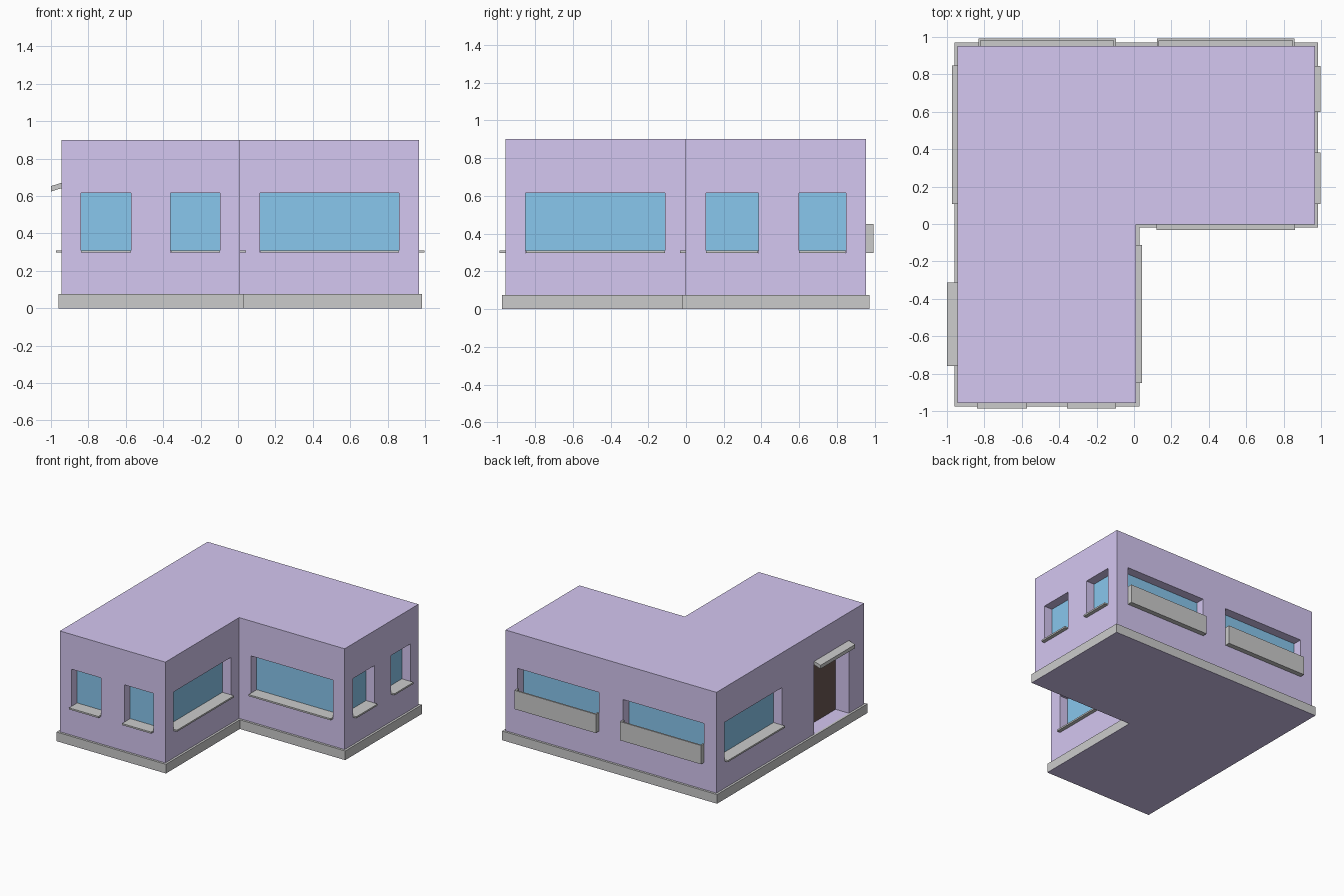
import bpy, bmesh

if "Cube" in bpy.data.objects:
    bpy.data.objects.remove(bpy.data.objects["Cube"])


def material(name, rgb):
    m = bpy.data.materials.new(name)
    m.diffuse_color = (*rgb, 1)
    m.use_nodes = True
    m.node_tree.nodes["Principled BSDF"].inputs["Base Color"].default_value = m.diffuse_color
    return m


WALL = material("lilac_wall", (0.66, 0.57, 0.88))
GLASS = material("blue_glass", (0.25, 0.57, 0.85))
DOOR = material("dark_door", (0.15, 0.10, 0.09))

X0, XI, X1 = -0.943, 0.012, 0.967
Y0, YI, Y1 = -0.957, -0.002, 0.953
# wall planes: axis of the normal, plane position, outward sign
SIDES = {
    "front": (1, Y0, -1), "wing_front": (1, YI, -1), "back": (1, Y1, 1),
    "left": (0, X0, -1), "inner_right": (0, XI, 1), "right": (0, X1, 1),
}


def finish(name, bm, mat=None):
    bmesh.ops.recalc_face_normals(bm, faces=bm.faces)
    me = bpy.data.meshes.new(name)
    bm.to_mesh(me)
    bm.free()
    ob = bpy.data.objects.new(name, me)
    bpy.context.collection.objects.link(ob)
    if mat:
        me.materials.append(mat)
    return ob


def l_points(o):
    return [(X0 - o, Y0 - o), (XI + o, Y0 - o), (XI + o, YI - o),
            (X1 + o, YI - o), (X1 + o, Y1 + o), (X0 - o, Y1 + o)]


def prism(name, pts, z0, z1, mat=None):
    bm = bmesh.new()
    f = bm.faces.new([bm.verts.new((x, y, z0)) for x, y in pts])
    top = bmesh.ops.extrude_face_region(bm, geom=[f])["geom"]
    bmesh.ops.translate(bm, vec=(0, 0, z1 - z0),
                        verts=[v for v in top if isinstance(v, bmesh.types.BMVert)])
    return finish(name, bm, mat)


def add_box(bm, side, a0, a1, z0, z1, d0, d1, drop=0):
    """Box on a wall: a along it, d outward from it; drop lowers the d1 end."""
    axis, plane, sign = SIDES[side]
    for v in bmesh.ops.create_cube(bm, size=1)["verts"]:
        a = a1 if v.co.x > 0 else a0
        out = v.co.y > 0
        d = plane + sign * (d1 if out else d0)
        z = (z1 if v.co.z > 0 else z0) - (drop if out else 0)
        v.co = (d, a, z) if axis == 0 else (a, d, z)


def box(name, mat, *args, **kw):
    bm = bmesh.new()
    add_box(bm, *args, **kw)
    return finish(name, bm, mat)


# solid L-shaped body, floor and plinth band
walls = prism("walls", l_points(0), 0.002, 0.90, WALL)
prism("floor", l_points(0.018), 0, 0.002, WALL)
bm = bmesh.new()
rows = [[bm.verts.new((x, y, z)) for x, y in l_points(o)]
        for o, z in ((0, 0.002), (0.018, 0.002), (0.018, 0.075), (0, 0.075))]
for r in range(1, 3):
    for i in range(6):
        j = (i + 1) % 6
        bm.faces.new((rows[r][i], rows[r][j], rows[r + 1][j], rows[r + 1][i]))
for v in rows[0]:
    bm.verts.remove(v)
finish("plinth", bm)

# windows: recess, glass and sill
WINDOWS = [
    ("front", -0.84, -0.572), ("front", -0.36, -0.096),
    ("wing_front", 0.118, 0.861), ("inner_right", -0.85, -0.11),
    ("right", 0.106, 0.383), ("right", 0.598, 0.847),
    ("left", 0.106, 0.849), ("back", -0.832, -0.097), ("back", 0.122, 0.859),
]
ZB, ZT, SILL = 0.297, 0.615, 0.31
DEPTH = 0.075
cut = bmesh.new()
for n, (side, a, b) in enumerate(WINDOWS, 1):
    add_box(cut, side, a, b, ZB, ZT, -DEPTH - 0.01, 0.05)
    box(f"glass_{n}", GLASS, side, a, b, SILL, ZT, -DEPTH - 0.01, -DEPTH)
    box(f"sill_{n}", None, side, a + 0.001, b - 0.001, ZB, SILL, -DEPTH - 0.01, 0.03)
    if side == "back":
        # planter box around the sill: front panel and two ends
        bm = bmesh.new()
        add_box(bm, side, a, b, ZB, 0.45, 0.027, 0.04)
        for e in (a, b - 0.012):
            add_box(bm, side, e, e + 0.012, ZB, 0.45, 0, 0.027)
        finish(f"planter_{n}", bm)

# door recess, door leaf and sloped canopy
DA, DB, DT = -0.76, -0.312, 0.642
add_box(cut, "left", DA, DB, 0.075, DT, -0.13, 0.05)
box("door", DOOR, "left", DA, DB, 0.075, DT, -0.13, -0.12)
box("canopy", None, "left", DA, DB, DT, 0.671, 0, 0.057, drop=0.018)

# cut all openings out of the body
cutter = finish("opening_cutter", cut)
cutter.hide_render = True
cutter.hide_viewport = True
mod = walls.modifiers.new("openings", "BOOLEAN")
mod.operation = "DIFFERENCE"
mod.solver = "EXACT"
mod.object = cutter
